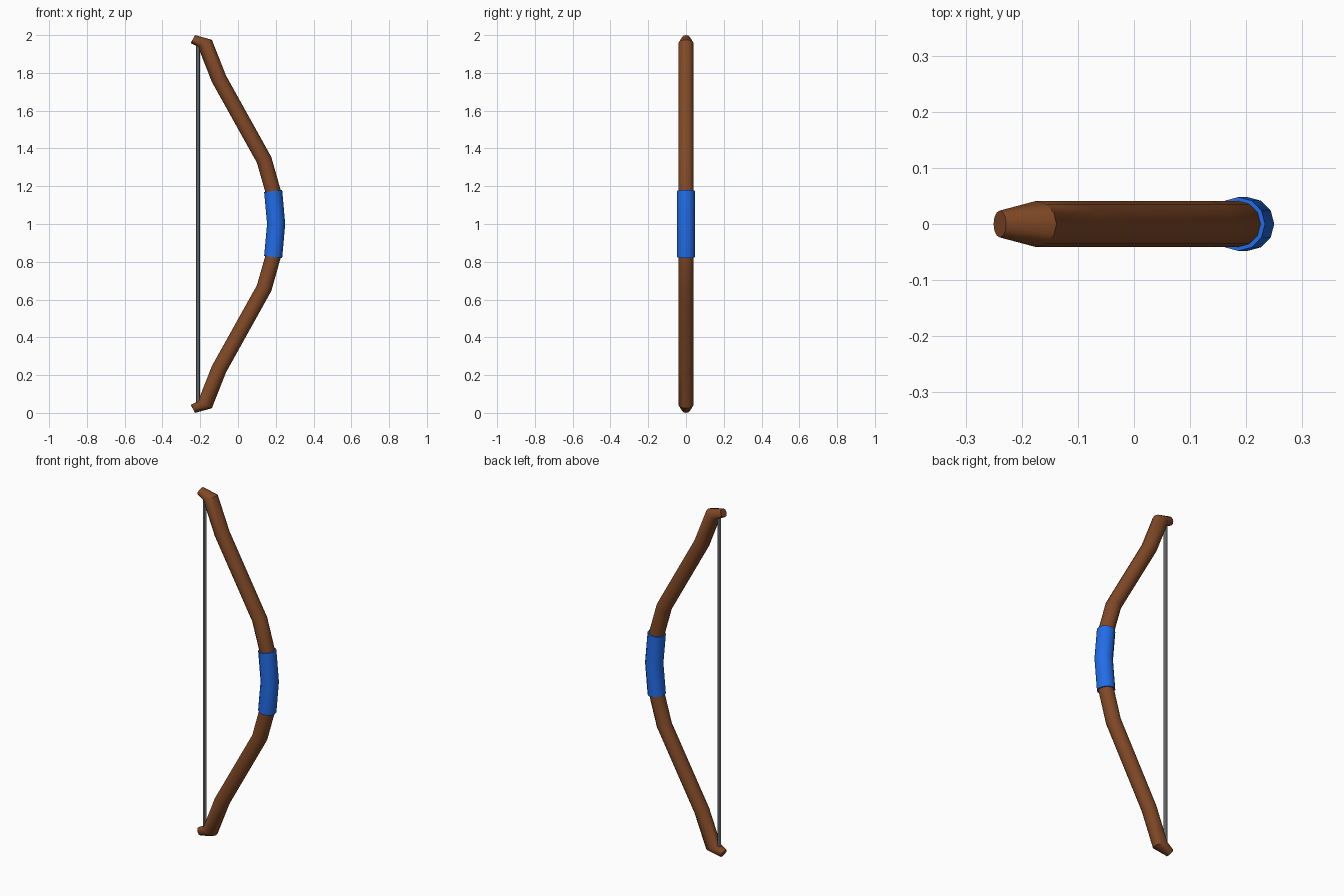
import bpy, bmesh, math
from mathutils import Vector

if "Cube" in bpy.data.objects:
    bpy.data.objects.remove(bpy.data.objects["Cube"])

SIDES = 12


def material(name, rgb):
    m = bpy.data.materials.new(name)
    m.diffuse_color = (*rgb, 1)
    m.use_nodes = True
    m.node_tree.nodes["Principled BSDF"].inputs["Base Color"].default_value = m.diffuse_color
    return m


wood = material("brown wood", (0.22, 0.066, 0.02))
cloth = material("blue wrap", (0.016, 0.15, 0.80))
cord = material("grey cord", (0.19, 0.20, 0.22))


def sweep(name, rings, mat, sides=SIDES):
    """Tube through rings of (x, z, tilt in degrees, radius), capped at the ends."""
    bm = bmesh.new()
    loops = []
    for x, z, tilt, r in rings:
        t = math.radians(tilt)
        out = Vector((math.cos(t), 0, math.sin(t)))
        loop = []
        for i in range(sides):
            a = 2 * math.pi * i / sides
            p = Vector((x, 0, z)) + out * r * math.cos(a) + Vector((0, r * math.sin(a), 0))
            loop.append(bm.verts.new(p))
        loops.append(loop)
    for a, b in zip(loops, loops[1:]):
        for i in range(sides):
            j = (i + 1) % sides
            bm.faces.new((a[i], a[j], b[j], b[i]))
    bm.faces.new(loops[0])
    bm.faces.new(loops[-1])
    bmesh.ops.recalc_face_normals(bm, faces=bm.faces)
    me = bpy.data.meshes.new(name)
    bm.to_mesh(me)
    bm.free()
    me.materials.append(mat)
    ob = bpy.data.objects.new(name, me)
    bpy.context.collection.objects.link(ob)
    bpy.ops.object.select_all(action='DESELECT')
    ob.select_set(True)
    bpy.context.view_layer.objects.active = ob
    bpy.ops.object.shade_smooth_by_angle(angle=math.radians(35))
    return ob


def mirrored(half):
    """Reflect the upper rings about z = 1; the first ring is the middle."""
    return [(x, 2 - z, -t, r) for x, z, t, r in reversed(half[1:])] + half


# bow stave with recurved tips
sweep("bow_stave", mirrored([
    (0.202, 1.0, 0, 0.041),
    (0.185, 1.175, 9, 0.041),
    (0.138, 1.34, 22, 0.041),
    (-0.101, 1.769, 24, 0.041),
    (-0.175, 1.957, 26, 0.041),
    (-0.239, 1.979, 62, 0.024),
]), wood)

# hand grip
sweep("grip", mirrored([
    (0.202, 1.0, 0, 0.048),
    (0.186, 1.175, 7, 0.048),
]), cloth)

# bow string
sweep("bow_string", [(-0.211, 0.04, 0, 0.011), (-0.211, 1.96, 0, 0.011)], cord, 6)
